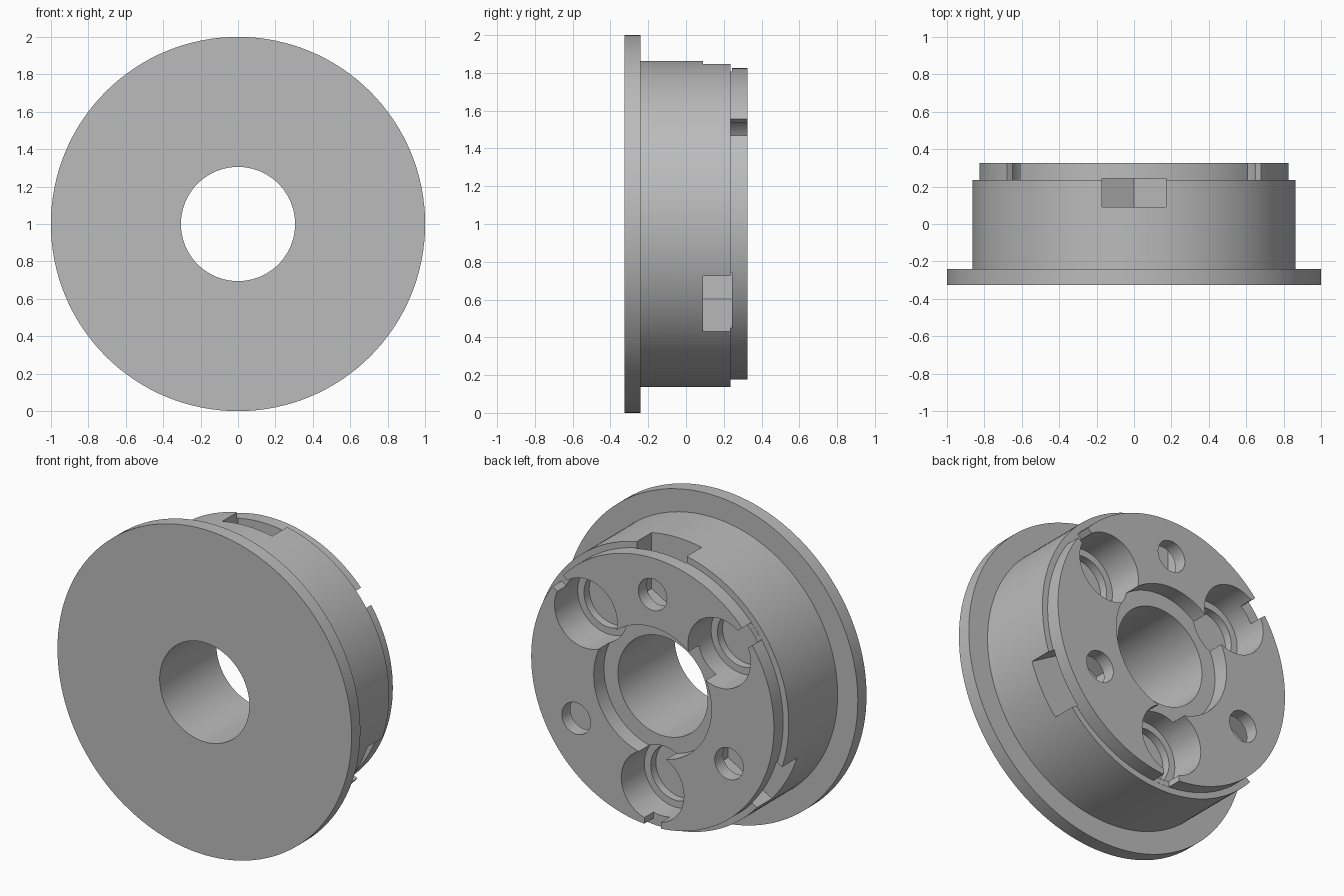
import bpy, bmesh, math
from math import cos, sin, radians, tau

cube = bpy.data.objects.get("Cube")
if cube:
    bpy.data.objects.remove(cube)

grey = bpy.data.materials.new("plain grey")
grey.use_nodes = True
colour = (0.5, 0.5, 0.5, 1)
grey.diffuse_color = colour
grey.node_tree.nodes["Principled BSDF"].inputs["Base Color"].default_value = colour

CENTRE_Z = 1.0
BACK = 0.325


def make_object(name, bm):
    bmesh.ops.recalc_face_normals(bm, faces=bm.faces)
    mesh = bpy.data.meshes.new(name)
    bm.to_mesh(mesh)
    bm.free()
    mesh.materials.append(grey)
    obj = bpy.data.objects.new(name, mesh)
    bpy.context.collection.objects.link(obj)
    return obj


def lathe(name, profile, steps=128):
    """Turn a closed (radius, y) profile about the front-to-back axis."""
    bm = bmesh.new()
    rings = [[bm.verts.new((r * cos(tau * i / steps), y, CENTRE_Z + r * sin(tau * i / steps)))
              for r, y in profile] for i in range(steps)]
    for i in range(steps):
        a, b = rings[i], rings[(i + 1) % steps]
        for j in range(len(profile)):
            k = (j + 1) % len(profile)
            bm.faces.new((a[j], a[k], b[k], b[j]))
    return make_object(name, bm)


def prism(name, outline, angle, y0, y1):
    """Extrude a (radial, tangential) outline, turned to an angle, from y0 to y1."""
    a = radians(angle)
    bm = bmesh.new()
    ends = [[bm.verts.new((r * cos(a) - t * sin(a), y, CENTRE_Z + r * sin(a) + t * cos(a)))
             for r, t in outline] for y in (y0, y1)]
    for end in ends:
        bm.faces.new(end)
    for i in range(len(outline)):
        k = (i + 1) % len(outline)
        bm.faces.new((ends[0][i], ends[0][k], ends[1][k], ends[1][i]))
    return make_object(name, bm)


def circle(centre, radius, steps=48):
    return [(centre + radius * cos(tau * i / steps), radius * sin(tau * i / steps))
            for i in range(steps)]


# Flange, body, rear boss, centre bore and rear counterbore
hub = lathe("flanged_hub", [
    (0.305, -BACK), (1.0, -BACK), (1.0, -0.24), (0.863, -0.24), (0.863, 0.235),
    (0.825, 0.235), (0.825, BACK), (0.4, BACK), (0.4, 0.225), (0.305, 0.225)])

cutters = []

# Stepped magnet pockets with a narrow slot out through the boss rim
for angle in (38.57, 141.43, 270):
    cutters += [
        prism("pocket_cutter", circle(0.58, 0.213), angle, 0.1, 0.4),
        prism("pocket_step_cutter", circle(0.58, 0.17), angle, 0.05, 0.2),
        prism("rim_slot_cutter", [(0.6, -0.056), (0.9, -0.056), (0.9, 0.056), (0.6, 0.056)],
              angle, 0.236, 0.4)]

# Screw holes, each meeting a hexagonal nut slot open at the body side
half = 0.17
corner = half / math.sqrt(3)
for angle in (90, 210, 330):
    nut = [(0.6 - 2 * corner, 0), (0.6 - corner, -half), (1.0, -half),
           (1.0, half), (0.6 - corner, half)]
    cutters += [prism("nut_slot_cutter", nut, angle, 0.09, 0.243),
                prism("screw_hole_cutter", circle(0.6, 0.097), angle, 0.15, 0.4)]

for cutter in cutters:
    cut = hub.modifiers.new(cutter.name, "BOOLEAN")
    cut.operation = "DIFFERENCE"
    cut.solver = "EXACT"
    cut.object = cutter

# Bake the cuts and remove the cutters
bpy.context.view_layer.update()
baked = bpy.data.meshes.new_from_object(hub.evaluated_get(bpy.context.evaluated_depsgraph_get()))
hub.modifiers.clear()
hub.data = baked
for cutter in cutters:
    bpy.data.objects.remove(cutter)

bpy.ops.object.select_all(action="DESELECT")
hub.select_set(True)
bpy.context.view_layer.objects.active = hub
bpy.ops.object.shade_smooth_by_angle(angle=radians(30))
